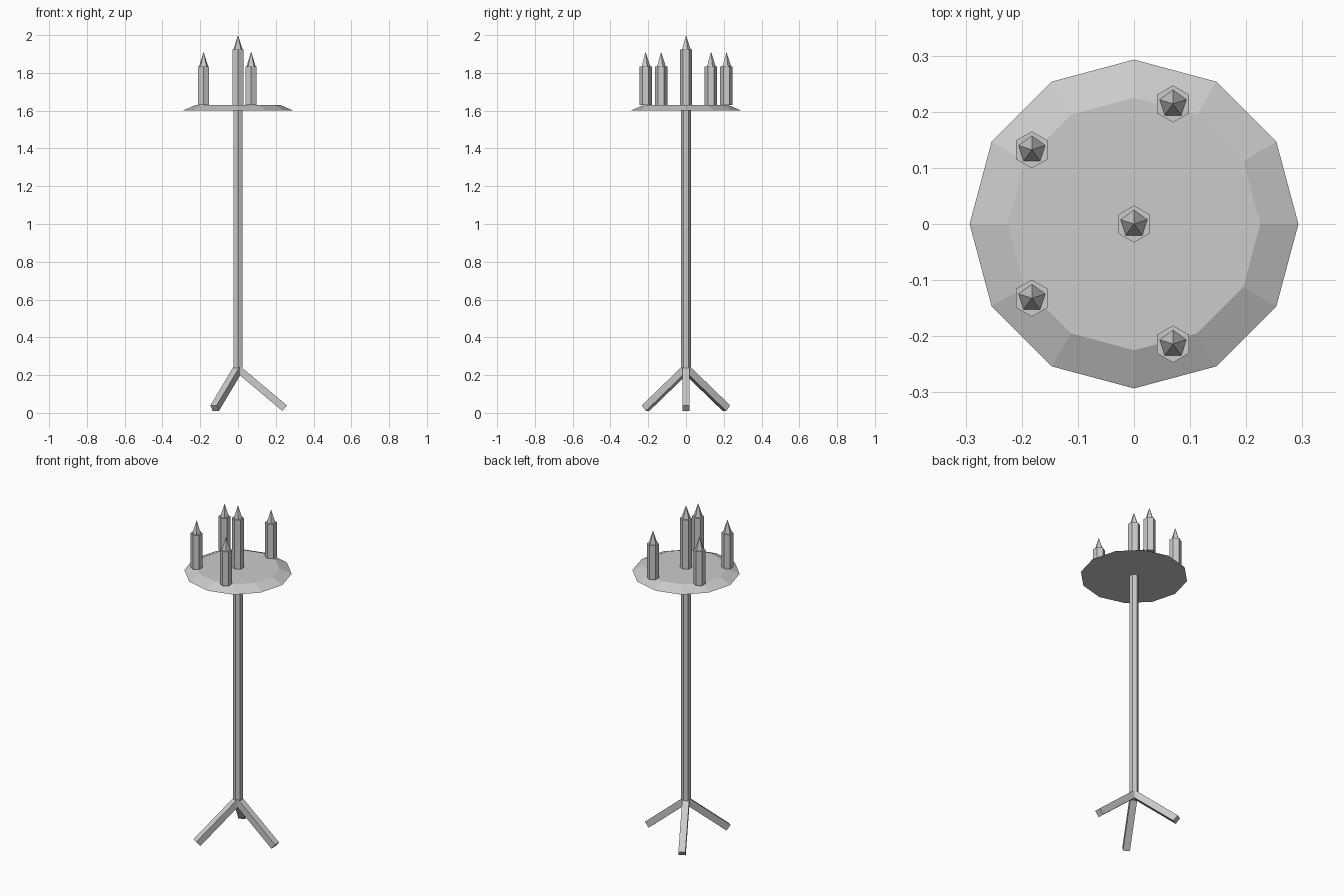
import bpy
import math
from mathutils import Vector

cube = bpy.data.objects.get("Cube")
if cube:
    bpy.data.objects.remove(cube, do_unlink=True)

GREY = (0.6, 0.6, 0.6, 1.0)
metal = bpy.data.materials.new("plain grey")
metal.use_nodes = True
metal.diffuse_color = GREY
metal.node_tree.nodes["Principled BSDF"].inputs["Base Color"].default_value = GREY


def frustum(name, sides, r_low, r_high, low, high, spin=0.0):
    """Flat-sided cone or prism running from point low to point high."""
    low, high = Vector(low), Vector(high)
    axis = high - low
    bpy.ops.mesh.primitive_cone_add(
        vertices=sides, radius1=r_low, radius2=r_high, depth=axis.length)
    obj = bpy.context.object
    obj.name = name
    obj.data.transform(obj.matrix_world.Rotation(spin, 4, "Z"))
    # Tilt about the horizontal, then turn to the heading
    obj.rotation_euler = (0, axis.angle(Vector((0, 0, 1))), math.atan2(axis.y, axis.x))
    obj.location = (low + high) / 2
    obj.data.materials.append(metal)
    return obj


def candle(name, x, y, top, tip):
    frustum(name + "_body", 6, 0.033, 0.033, (x, y, 1.63), (x, y, top))
    frustum(name + "_flame", 5, 0.025, 0, (x, y, top), (x, y, tip))


# Pole and dish
frustum("pole", 6, 0.026, 0.026, (0, 0, 0.2), (0, 0, 1.61))
frustum("dish", 12, 0.293, 0.225, (0, 0, 1.6), (0, 0, 1.63))

# Tripod of square legs
for i in range(3):
    a = math.radians(120 * i)
    foot = (0.247 * math.cos(a), 0.247 * math.sin(a), 0.025)
    frustum(f"leg_{i + 1}", 4, 0.027, 0.027, foot, (0, 0, 0.232), math.pi / 4)

# Tall centre candle, with four shorter ones on the dish rim
candle("centre_candle", 0, 0, 1.925, 2.0)
for i in range(1, 5):
    a = math.radians(72 * i)
    candle(f"rim_candle_{i}", 0.225 * math.cos(a), 0.225 * math.sin(a), 1.835, 1.912)
